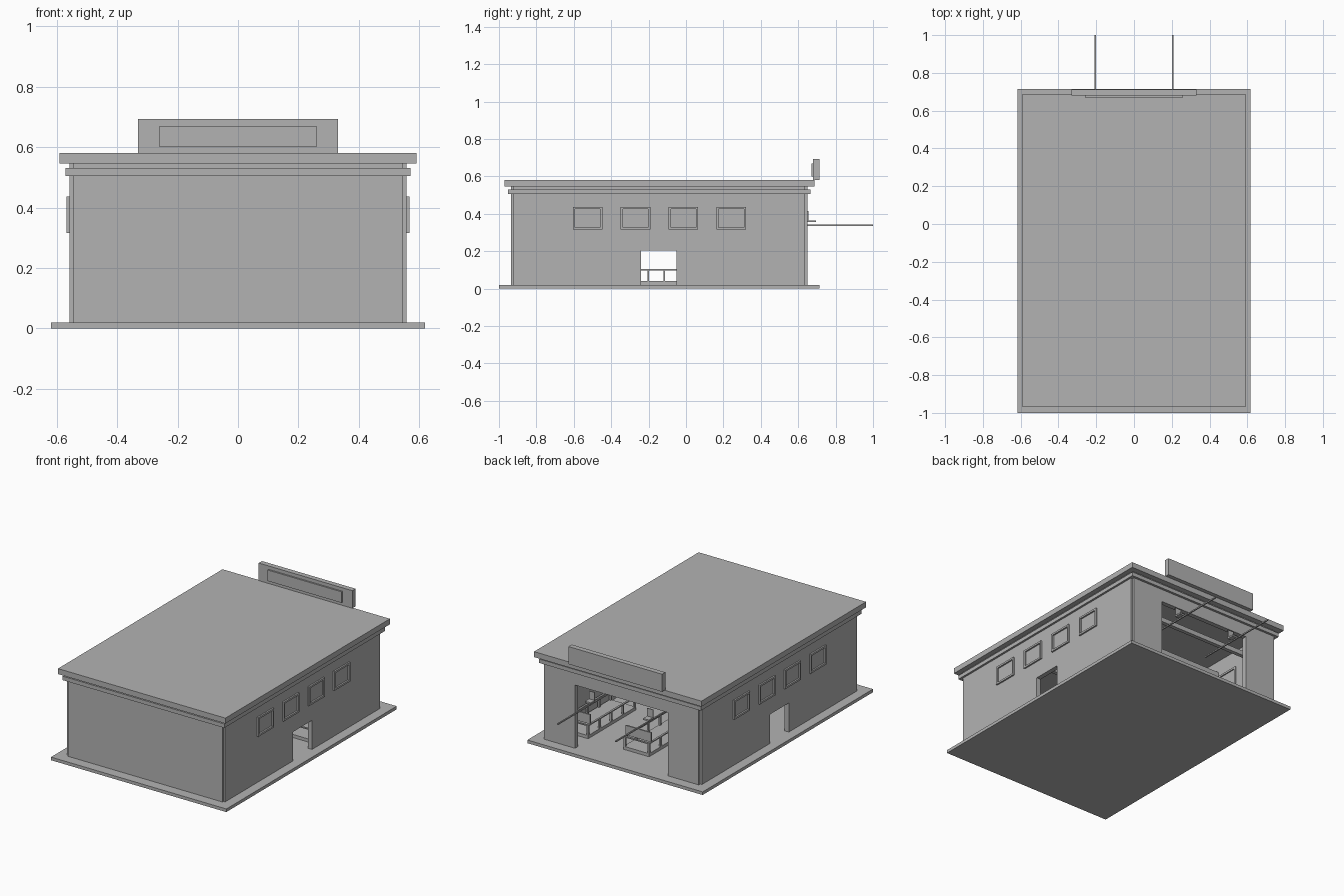
import bpy, bmesh
from mathutils import Matrix

cube = bpy.data.objects.get("Cube")
if cube:
    bpy.data.objects.remove(cube, do_unlink=True)

GREY = (0.45, 0.45, 0.45, 1)
mat = bpy.data.materials.new("plain_grey")
mat.use_nodes = True
mat.diffuse_color = GREY
mat.node_tree.nodes["Principled BSDF"].inputs["Base Color"].default_value = GREY


def boxes(name, *spans):
    """One object made of boxes, each given as (x range, y range, z range)."""
    bm = bmesh.new()
    for span in spans:
        mid = [(a + b) / 2 for a, b in span]
        size = [abs(b - a) for a, b in span]
        bmesh.ops.create_cube(bm, size=1, matrix=Matrix.Translation(mid) @ Matrix.Diagonal((*size, 1)))
    mesh = bpy.data.meshes.new(name)
    bm.to_mesh(mesh)
    bm.free()
    mesh.materials.append(mat)
    ob = bpy.data.objects.new(name, mesh)
    bpy.context.collection.objects.link(ob)
    return ob


FLOOR, TOP = 0.02, 0.55

# Ground slab, roof and the band below it
boxes("ground_slab", ((-.618, .618), (-1, .715), (0, FLOOR)))
boxes("roof", ((-.59, .59), (-.97, .687), (.545, .58)))
boxes("cornice_band",
      ((-.57, .57), (-.952, -.92), (.505, .53)), ((-.57, .57), (.63, .665), (.505, .53)),
      ((-.57, -.54), (-.92, .63), (.505, .53)), ((.54, .57), (-.92, .63), (.505, .53)))

# Closed front wall
boxes("front_wall", ((-.545, .545), (-.935, -.905), (FLOOR, TOP)))

# Back wall with a wide entrance
BACK = (.62, .65)
boxes("back_wall", ((-.545, -.327), BACK, (FLOOR, TOP)), ((.327, .545), BACK, (FLOOR, TOP)),
      ((-.327, .327), BACK, (.423, TOP)))

# Side walls with a doorway and a row of framed windows
DOOR = (-.24, -.05)
for side, s in (("left", 1), ("right", -1)):
    wall = (.527 * s, .557 * s)
    boxes(side + "_wall", (wall, (-.925, DOOR[0]), (FLOOR, TOP)),
          (wall, (DOOR[1], .635), (FLOOR, TOP)), (wall, DOOR, (.205, TOP)))
    for i in range(4):
        y0 = -.605 + .256 * i
        y1, z0, z1, t = y0 + .158, .315, .437, .012
        frame = (.52 * s, .567 * s)
        boxes(f"{side}_window_frame_{i + 1}",
              (frame, (y0, y1), (z1 - t, z1)), (frame, (y0, y1), (z0, z0 + t)),
              (frame, (y0, y0 + t), (z0 + t, z1 - t)), (frame, (y1 - t, y1), (z0 + t, z1 - t)))

# Sign board over the entrance
boxes("sign_board", ((-.33, .33), (.68, .713), (.58, .692)))
boxes("sign_panel", ((-.26, .26), (.67, .68), (.6, .67)))

# Overhead poles through the entrance, held by brackets
for side, x in (("left", .205), ("right", -.205)):
    boxes(side + "_pole", ((x - .004, x + .004), (.42, 1), (.336, .344)))
    boxes(side + "_bracket", ((x - .02, x + .02), (.65, .695), (.355, .365)),
          ((x - .02, x + .02), (.65, .655), (.365, .415)))

# Ceiling beams
for i in range(5):
    y = -.74 + .29 * i
    boxes(f"ceiling_beam_{i + 1}", ((-.527, .527), (y, y + .025), (.44, .47)))

# Low counters: plinth, posts, top rails and an end board
for name, x in (("left", .43), ("middle", 0), ("right", -.43)):
    x0, x1, y0, y1 = x - .09, x + .09, .02, .5
    rail, parts = .012, []
    parts.append(((x0, x1), (y0, y1), (FLOOR, .04)))
    for px in (x0, x1 - rail):
        parts.append(((px, px + rail), (y0, y1), (.098, .105)))
        for i in range(5):
            py = y0 + i * (y1 - y0 - rail) / 4
            parts.append(((px, px + rail), (py, py + rail), (.04, .098)))
    for py in (y0, y1 - rail):
        parts.append(((x0 + rail, x1 - rail), (py, py + rail), (.098, .105)))
    boxes(name + "_counter", *parts)
    boxes(name + "_counter_board", ((x0, x1), (y1 - .03, y1 - .02), (.105, .165)))

# Low railing seen through the doorways
rail_parts = [((-.1, .1), (-.3, .02), (FLOOR, .04)), ((.088, .1), (-.3, .02), (.098, .105))]
for i in range(4):
    y = -.29 + i * .085
    rail_parts.append(((.088, .1), (y, y + .008), (.04, .098)))
boxes("doorway_railing", *rail_parts)
